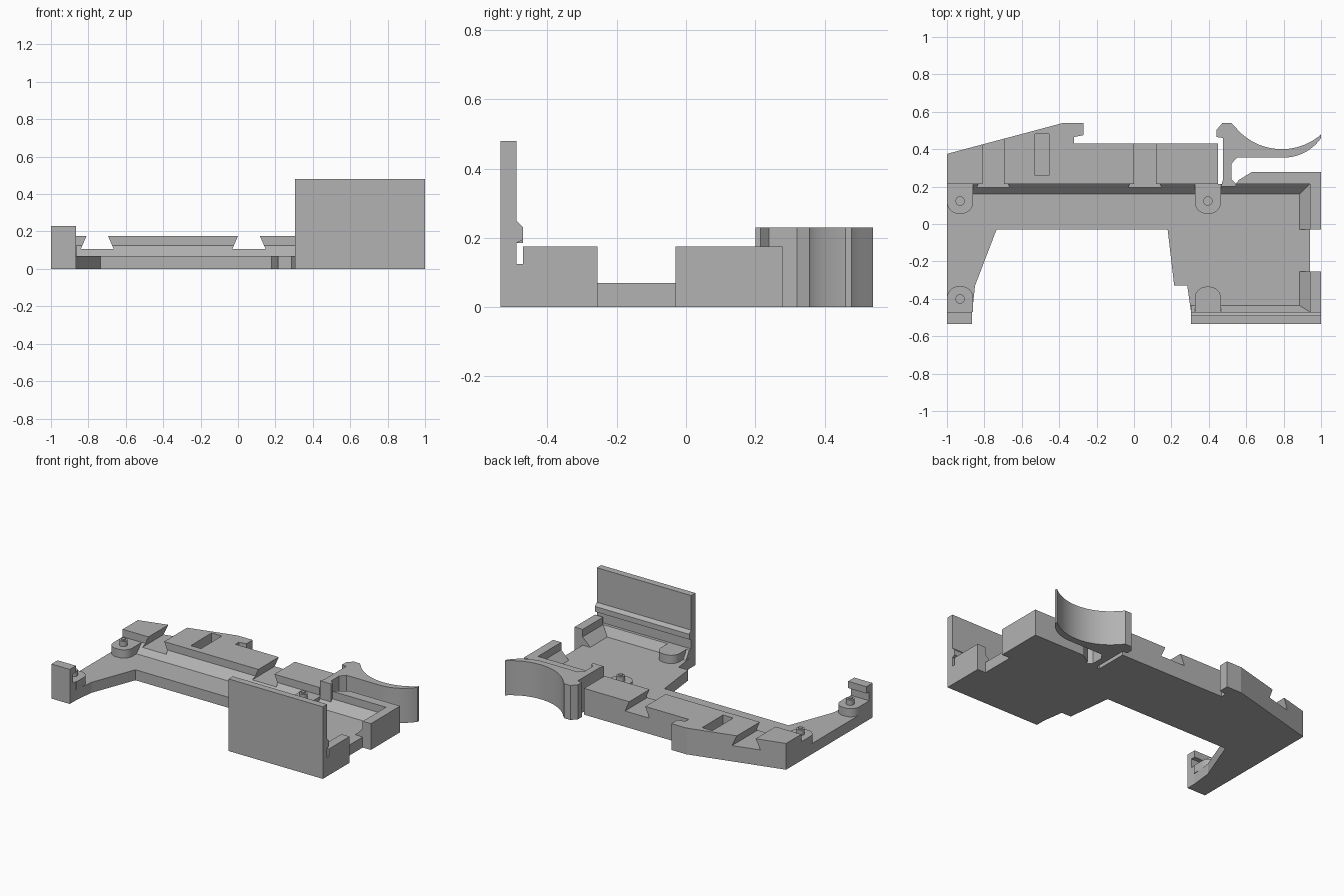
import bpy
import bmesh
from math import sin, cos, radians

cube = bpy.data.objects.get("Cube")
if cube:
    bpy.data.objects.remove(cube, do_unlink=True)

grey = bpy.data.materials.new("plain grey")
grey.use_nodes = True
grey.diffuse_color = (0.45, 0.45, 0.45, 1)
grey.node_tree.nodes["Principled BSDF"].inputs["Base Color"].default_value = grey.diffuse_color


def prism(name, outline, lo, hi, axis="z", smooth=False):
    """Extrude a closed 2D outline from lo to hi along one axis."""
    place = {"x": lambda a, b, t: (t, a, b),
             "y": lambda a, b, t: (a, t, b),
             "z": lambda a, b, t: (a, b, t)}[axis]
    bm = bmesh.new()
    ends = [[bm.verts.new(place(a, b, t)) for a, b in outline] for t in (lo, hi)]
    bm.faces.new(ends[0])
    bm.faces.new(ends[1])
    n = len(outline)
    for i in range(n):
        j = (i + 1) % n
        bm.faces.new((ends[0][i], ends[0][j], ends[1][j], ends[1][i]))
    bmesh.ops.recalc_face_normals(bm, faces=bm.faces)
    mesh = bpy.data.meshes.new(name)
    bm.to_mesh(mesh)
    bm.free()
    mesh.materials.append(grey)
    obj = bpy.data.objects.new(name, mesh)
    bpy.context.collection.objects.link(obj)
    if smooth:
        bpy.ops.object.select_all(action="DESELECT")
        obj.select_set(True)
        bpy.context.view_layer.objects.active = obj
        bpy.ops.object.shade_smooth_by_angle(angle=radians(30))
    return obj


def rect(a0, a1, b0, b1):
    return [(a0, b0), (a1, b0), (a1, b1), (a0, b1)]


def arc(cx, cy, r, start, end, steps):
    angles = [radians(start + (end - start) * i / steps) for i in range(steps + 1)]
    return [(cx + r * cos(t), cy + r * sin(t)) for t in angles]


def cut(obj, cutter):
    cutter.hide_render = True
    mod = obj.modifiers.new("cut", "BOOLEAN")
    mod.operation = "DIFFERENCE"
    mod.solver = "EXACT"
    mod.object = cutter
    bpy.context.view_layer.objects.active = obj
    bpy.ops.object.modifier_apply(modifier=mod.name)
    bpy.data.objects.remove(cutter, do_unlink=True)


FLOOR, LEDGE, RIM = 0.07, 0.125, 0.175

# Floor plate, with the shared stepped back edge
back_edge = [(-1, 0.375), (-0.38, 0.54), (-0.27, 0.54), (-0.27, 0.475),
             (-0.32, 0.465), (-0.32, 0.43), (0.45, 0.43), (0.45, 0.215)]
inner_edge = [(0.94, 0.215), (0.94, -0.47), (0.305, -0.47), (0.285, -0.33),
              (0.215, -0.33), (0.18, -0.03), (-0.735, -0.03), (-0.85, -0.33),
              (-0.865, -0.47), (-1, -0.47)]
prism("floor_plate", back_edge + inner_edge, 0, FLOOR)

# Back rail and its sloped ledge, crossed by dovetail slots
rail = prism("back_rail", back_edge + [(-1, 0.215)], FLOOR, RIM)
ledge = prism("back_ledge", [(0.16, FLOOR), (0.215, FLOOR), (0.215, LEDGE)],
              -0.86, 0.94, "x")
for x0, x1 in ((-0.81, -0.695), (0.0, 0.117)):
    dovetail = [(x0 - 0.031, 0.105), (x1 + 0.031, 0.105), (x1 - 0.004, 0.185), (x0 + 0.004, 0.185)]
    for part in (rail, ledge):
        cut(part, prism("slot_cutter", dovetail, 0.1, 0.7, "y"))
cut(rail, prism("pocket_cutter", rect(-0.53, -0.455, 0.26, 0.48), 0.105, 0.3))

# Right end: short back wall, two end blocks and sloped ledges
prism("right_back_wall", [(0.545, 0.215), (0.56, 0.235), (0.63, 0.278), (1, 0.278), (1, 0.215)],
      0, RIM)
end_slope = [(0.885, FLOOR), (0.94, FLOOR), (0.94, LEDGE)]
for name, y0, y1 in (("rear", -0.03, 0.215), ("front", -0.47, -0.255)):
    prism(name + "_end_block", rect(0.94, 1, y0, y1), 0, RIM)
    prism(name + "_end_ledge", end_slope, y0, y1, "y")
prism("front_ledge", [(-0.435, FLOOR), (-0.47, FLOOR), (-0.47, LEDGE)], 0.305, 0.94, "x")

# Tall front wall with a chamfered retaining lip
prism("front_wall", [(-0.535, 0), (-0.47, 0), (-0.47, LEDGE), (-0.49, LEDGE), (-0.49, 0.185),
                     (-0.47, 0.195), (-0.47, 0.23), (-0.49, 0.25), (-0.49, 0.48),
                     (-0.535, 0.48)], 0.305, 1, "x")

# Left front post with a slot under its lip
prism("left_post", [(-0.535, 0), (-0.47, 0), (-0.47, LEDGE), (-0.5, LEDGE), (-0.5, 0.185),
                    (-0.47, 0.185), (-0.47, 0.23), (-0.535, 0.23)], -1, -0.865, "x")


# Rounded supports, three of them with a locating pin
def support(name, x, y_wall, y_tip, pin):
    half, r = 0.07, 0.062
    d = 1 if y_tip > y_wall else -1
    tip = arc(x + half - r, y_tip - d * r, r, 0, d * 90, 8)
    tip += arc(x - half + r, y_tip - d * r, r, d * 90, d * 180, 8)
    outline = [(x + half, y_wall)] + tip + [(x - half, y_wall)]
    prism(name + "_support", outline, FLOOR, LEDGE, smooth=True)
    if pin:
        y = y_tip - d * 0.068
        prism(name + "_pin", arc(x, y, 0.025, 0, 345, 23), LEDGE, 0.16, smooth=True)
        prism(name + "_pin_tip", arc(x, y, 0.013, 0, 345, 23), 0.16, 0.168, smooth=True)


support("back_left", -0.93, 0.215, 0.055, True)
support("back_right", 0.395, 0.215, 0.055, True)
support("front_left", -0.93, -0.47, -0.333, True)
support("front_right", 0.395, -0.47, -0.335, False)

# Springy finger clip with a curved grip
grip = arc(0.79, 0.72, 0.32, 220, 311, 24)
underside = arc(0.8, 0.598, 0.243, -34.6, -90, 14)
clip = [(0.465, 0.2), (0.475, 0.235), (0.475, 0.46), (0.442, 0.465), (0.442, 0.505),
        (0.473, 0.54), (0.52, 0.54)] + grip + underside
clip += [(0.55, 0.355), (0.52, 0.32), (0.52, 0.24), (0.545, 0.215), (0.545, 0.2)]
prism("finger_clip", clip, 0, 0.23, smooth=True)
